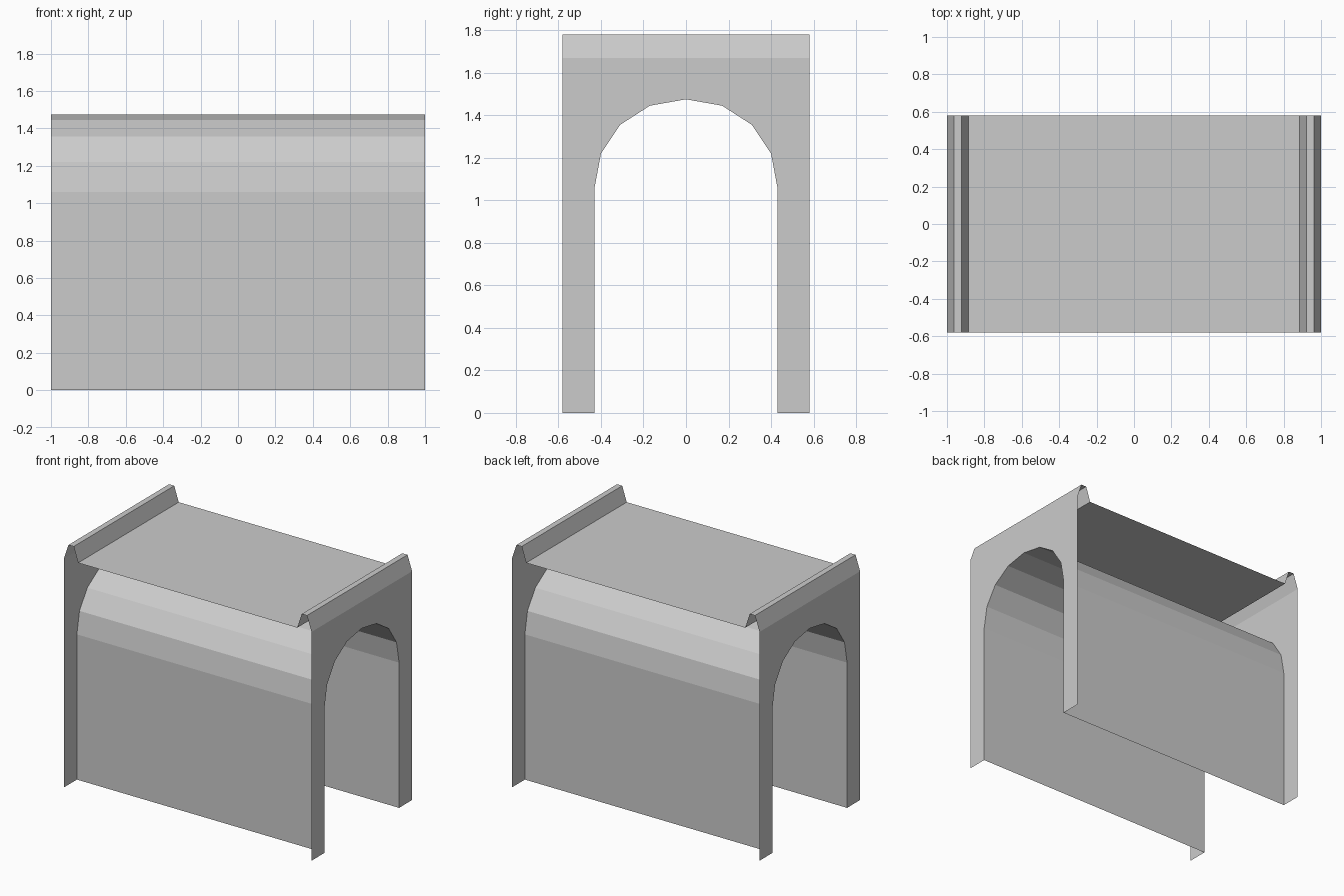
import bpy, bmesh

if "Cube" in bpy.data.objects:
    bpy.data.objects.remove(bpy.data.objects["Cube"])

HALF_L, HALF_W, DECK_Z = 1.0, 0.58, 1.67

# Arch opening, right half, from foot to crown (y, z)
half = [(0.43, 0), (0.43, 1.06), (0.40, 1.22), (0.31, 1.355), (0.17, 1.445)]
arch = half + [(0, 1.475)] + [(-y, z) for y, z in reversed(half)]


def make(name, faces):
    """Build an open surface from lists of corner points."""
    bm = bmesh.new()
    for pts in faces:
        bm.faces.new([bm.verts.new(p) for p in pts])
    bmesh.ops.remove_doubles(bm, verts=bm.verts[:], dist=1e-5)
    mesh = bpy.data.meshes.new(name)
    bm.to_mesh(mesh)
    bm.free()
    obj = bpy.data.objects.new(name, mesh)
    bpy.context.collection.objects.link(obj)
    return obj


# Vault skin running the whole length
make("tunnel_vault", [
    [(-HALF_L, *a), (HALF_L, *a), (HALF_L, *b), (-HALF_L, *b)][::-1]
    for a, b in zip(arch, arch[1:])])

# Flat deck between the parapets
D = 0.885
make("deck", [[(-D, -HALF_W, DECK_Z), (D, -HALF_W, DECK_Z),
               (D, HALF_W, DECK_Z), (-D, HALF_W, DECK_Z)]])

# Parapet section, outside to inside (x, z)
section = [(HALF_L, DECK_Z), (0.963, 1.78), (0.921, 1.78), (D, DECK_Z)]

for side, label in ((1, "right"), (-1, "left")):
    # End wall: convex strips between the arch and the rectangular outline
    x = side * HALF_L
    outer = [(HALF_W, z) for y, z in half] + [(HALF_W, DECK_Z)]
    strips = []
    for s in (1, -1):
        for (a, b) in zip(half, half[1:]):
            strips.append([(x, s * a[0], a[1]), (x, s * HALF_W, a[1]),
                           (x, s * HALF_W, b[1]), (x, s * b[0], b[1])][::s * side])
        y, z = half[-1]
        strips.append([(x, s * y, z), (x, s * HALF_W, z), (x, s * HALF_W, DECK_Z),
                       (x, 0, DECK_Z), (x, 0, 1.475)][::s * side])
    make(label + "_end_wall", strips)

    # Tapered parapet with open ends
    make(label + "_parapet", [
        [(side * a[0], -HALF_W, a[1]), (side * a[0], HALF_W, a[1]),
         (side * b[0], HALF_W, b[1]), (side * b[0], -HALF_W, b[1])][::side]
        for a, b in zip(section, section[1:])])
